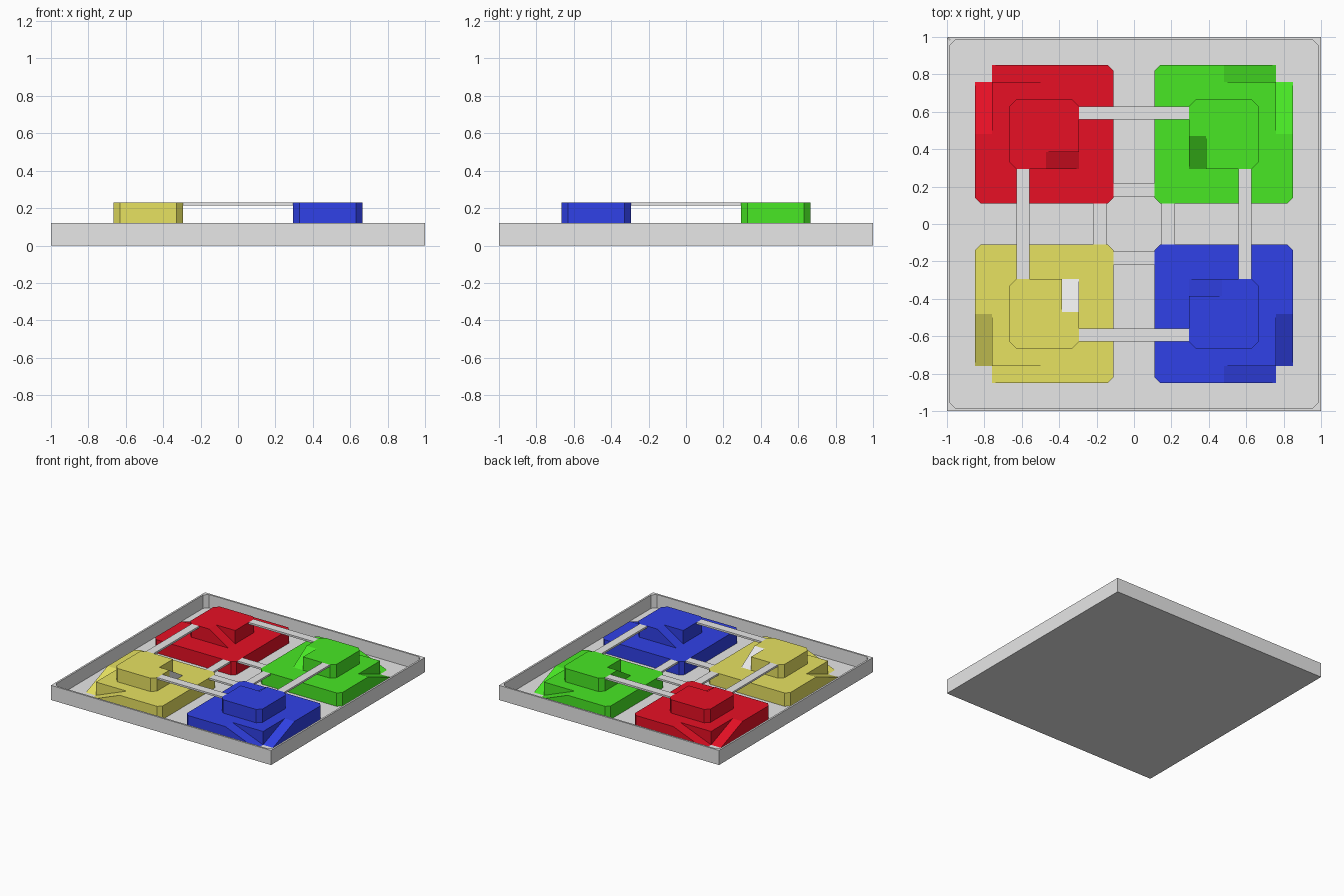
import bpy, bmesh, math
from mathutils import Matrix, Vector

if "Cube" in bpy.data.objects:
    bpy.data.objects.remove(bpy.data.objects["Cube"])

FLOOR, LOW, HIGH = 0.01, 0.12, 0.23


def material(name, rgb):
    m = bpy.data.materials.new(name)
    m.diffuse_color = (*rgb, 1)
    m.use_nodes = True
    m.node_tree.nodes["Principled BSDF"].inputs["Base Color"].default_value = m.diffuse_color
    return m


GREY = material("light grey", (0.8, 0.8, 0.8))
GREEN = material("green", (0.065, 0.8, 0.018))
RED = material("red", (0.8, 0.005, 0.018))
YELLOW = material("yellow", (0.8, 0.76, 0.12))
BLUE = material("blue", (0.03, 0.053, 0.8))


def prism(name, points, offset, mat, turn=0):
    """Extrude a closed 3D polygon by offset, then turn it by quarter turns about z."""
    bm = bmesh.new()
    face = bm.faces.new([bm.verts.new(p) for p in points])
    ext = bmesh.ops.extrude_face_region(bm, geom=[face], use_keep_orig=True)
    moved = [v for v in ext["geom"] if isinstance(v, bmesh.types.BMVert)]
    bmesh.ops.translate(bm, verts=moved, vec=Vector(offset))
    bmesh.ops.recalc_face_normals(bm, faces=bm.faces)
    bm.transform(Matrix.Rotation(turn * math.pi / 2, 4, "Z"))
    me = bpy.data.meshes.new(name)
    bm.to_mesh(me)
    bm.free()
    me.materials.append(mat)
    ob = bpy.data.objects.new(name, me)
    bpy.context.collection.objects.link(ob)
    return ob


def slab(name, outline, z0, z1, mat, turn=0):
    return prism(name, [(x, y, z0) for x, y in outline], (0, 0, z1 - z0), mat, turn)


def box(name, x0, x1, y0, y1, z0, z1, mat, turn=0):
    return slab(name, [(x0, y0), (x1, y0), (x1, y1), (x0, y1)], z0, z1, mat, turn)


def chamfered(r, c):
    return [(r - c, -r), (r, -r + c), (r, r - c), (r - c, r),
            (-r + c, r), (-r, r - c), (-r, -r + c), (-r + c, -r)]


# Tray: floor plate and four walls with small corner fillets
slab("tray_floor", chamfered(0.985, 0.03), 0, FLOOR, GREY)
for i in range(4):
    slab("tray_wall", [(-1, -1), (1, -1), (0.985, -0.985), (-0.985, -0.985)],
         0, LOW, GREY, i)
    slab("tray_corner", [(0.985, 0.985), (0.955, 0.985), (0.985, 0.955)],
         0, LOW, GREY, i)

# Platform outlines for the back right quarter
lower = [(.14, .11), (.82, .11), (.85, .14), (.85, .48), (.76, .48), (.76, .76),
         (.48, .76), (.48, .85), (.14, .85), (.11, .82), (.11, .14)]
upper = [(.385, .295), (.63, .295), (.665, .33), (.665, .63), (.63, .665),
         (.33, .665), (.295, .63), (.295, .47), (.385, .47)]

for i, (label, mat) in enumerate([("green", GREEN), ("red", RED),
                                  ("yellow", YELLOW), ("blue", BLUE)]):
    # Two stepped platforms
    slab(label + "_lower_platform", lower, FLOOR, LOW, mat, i)
    slab(label + "_upper_platform", upper, LOW, HIGH, mat, i)
    # Two ramps from the outer corner up to the lower platform
    prism(label + "_outer_ramp_a",
          [(.76, .48, FLOOR), (.76, .76, FLOOR), (.76, .48, LOW)], (.09, 0, 0), mat, i)
    prism(label + "_outer_ramp_b",
          [(.48, .76, FLOOR), (.76, .76, FLOOR), (.48, .76, LOW)], (0, .09, 0), mat, i)
    # Ramp at the inner corner of the upper platform (the yellow one is grey)
    prism(label + "_inner_ramp",
          [(.295, .47, LOW), (.295, .295, LOW), (.295, .47, HIGH)], (.09, 0, 0),
          GREY if label == "yellow" else mat, i)
    # Bridges to the neighbouring platforms
    box("upper_bridge", -.295, .295, .56, .628, HIGH - .015, HIGH, GREY, i)
    box("lower_bridge", -.11, .11, .148, .218, LOW - .015, LOW, GREY, i)
